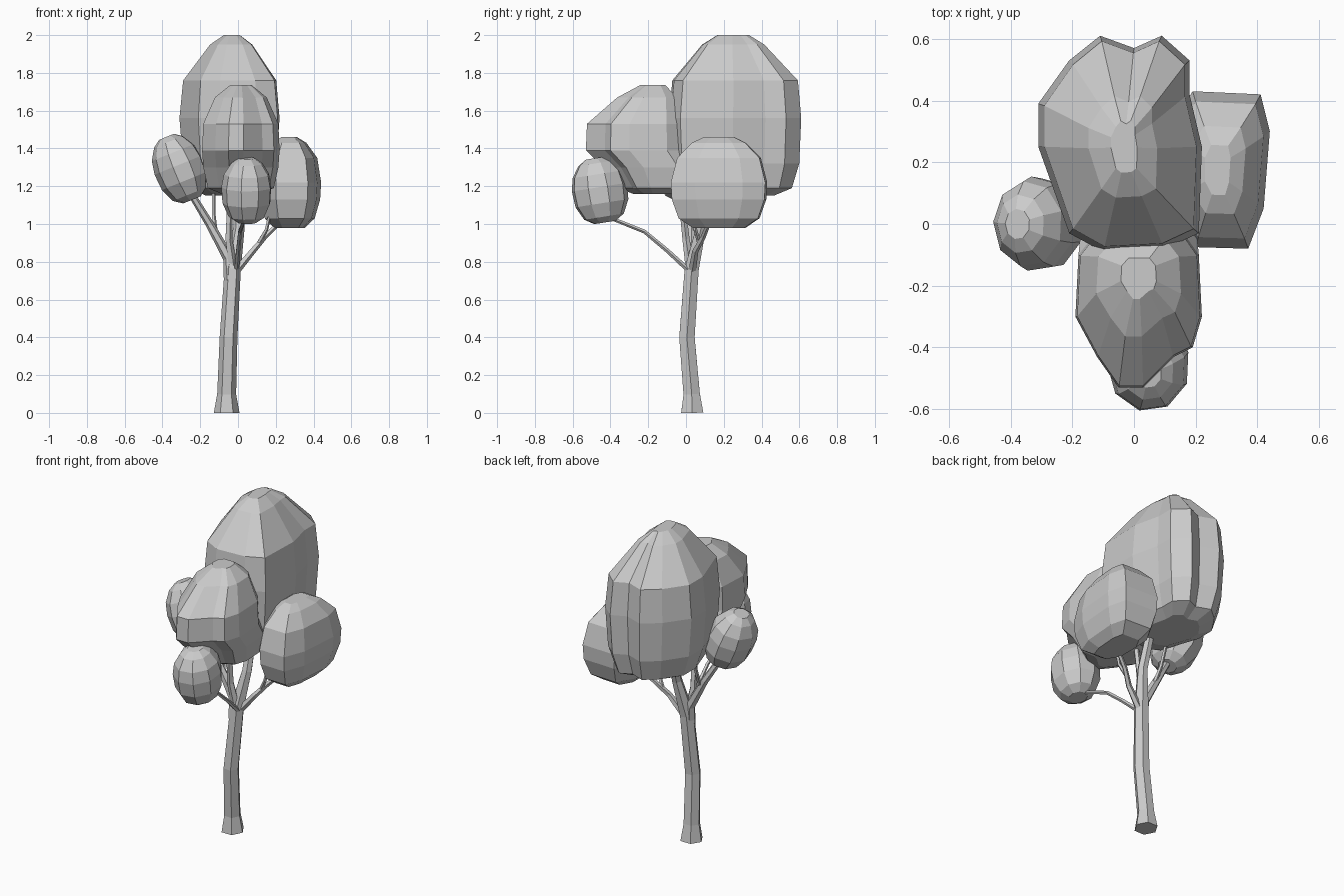
import bpy, bmesh
from math import sin, cos, pi, radians
from mathutils import Vector, Matrix


def loft(name, rings):
    """Skin a list of equal-length vertex rings and cap both ends."""
    bm = bmesh.new()
    loops = [[bm.verts.new(p) for p in ring] for ring in rings]
    n = len(loops[0])
    for a, b in zip(loops, loops[1:]):
        for i in range(n):
            j = (i + 1) % n
            bm.faces.new((a[i], a[j], b[j], b[i]))
    bm.faces.new(loops[0][::-1])
    bm.faces.new(loops[-1])
    bmesh.ops.recalc_face_normals(bm, faces=bm.faces)
    me = bpy.data.meshes.new(name)
    bm.to_mesh(me)
    bm.free()
    ob = bpy.data.objects.new(name, me)
    bpy.context.collection.objects.link(ob)
    return ob


def blob(name, centre, outline, rings, tilt=Matrix.Identity(3)):
    """Foliage clump: a plan outline scaled per level (z, sx, sy, dy), then tilted."""
    c = Vector(centre)
    loft(name, [[c + tilt @ Vector(((x - c.x) * sx, (y - c.y) * sy + dy, z - c.z))
                 for x, y in outline] for z, sx, sy, dy in rings])


def branch(name, path, sides=6):
    """Tapered tube through points (x, y, z, radius)."""
    pts = [Vector(p[:3]) for p in path]
    rings = []
    for i, p in enumerate(pts):
        t = pts[min(i + 1, len(pts) - 1)] - pts[max(i - 1, 0)]
        q = Vector((0, 0, 1)).rotation_difference(t)
        rings.append([p + q @ Vector((cos(2 * pi * k / sides), sin(2 * pi * k / sides), 0)) * path[i][3]
                      for k in range(sides)])
    loft(name, rings)


def oval(cx, cy, rx, ry, n=9):
    return [(cx + rx * cos(2 * pi * k / n + 0.3), cy + ry * sin(2 * pi * k / n + 0.3)) for k in range(n)]


# Large upper crown
blob("crown_top", (-0.03, 0.26, 1.56),
     [(-0.1, -0.09), (0.1, -0.08), (0.21, -0.03), (0.22, 0.25), (0.18, 0.42), (0.18, 0.53), (0.09, 0.61),
      (0, 0.57), (-0.11, 0.61), (-0.21, 0.53), (-0.31, 0.39), (-0.31, 0.25), (-0.21, -0.03)],
     [(1.15, .5, .5, .03), (1.19, .78, .83, .01), (1.32, .93, .97, 0), (1.56, 1, 1, 0),
      (1.76, .93, .95, 0), (1.95, .42, .47, -.01), (2.0, .16, .24, -.01)])

# Middle front crown, leaning forward
blob("crown_front", (0.015, -0.24, 1.42),
     [(-0.05, -0.53), (0.03, -0.53), (0.13, -0.43), (0.19, -0.4), (0.22, -0.3), (0.21, -0.1),
      (0.14, 0.0), (-0.1, 0.0), (-0.18, -0.1), (-0.19, -0.3), (-0.12, -0.43)],
     [(1.16, .5, .45, .09), (1.19, .85, .75, .10), (1.3, .97, .92, .07), (1.39, 1, 1, 0),
      (1.53, .97, .98, 0), (1.67, .67, .6, .05), (1.735, .28, .25, .07)])

# Right crown
blob("crown_right", (0.27, 0.175, 1.2),
     [(0.2, -0.075), (0.37, -0.08), (0.42, 0.05), (0.44, 0.3), (0.41, 0.42), (0.19, 0.43),
      (0.11, 0.3), (0.11, 0.06)],
     [(0.98, .5, .55, 0), (1.03, .8, .84, 0), (1.13, .97, .98, 0), (1.22, 1, 1, 0),
      (1.35, .88, .87, 0), (1.43, .54, .56, 0), (1.46, .25, .32, 0)])

# Two small round clumps
ball = [(-1, .38), (-.82, .72), (-.4, .96), (.1, 1), (.5, .9), (.84, .62), (1, .32)]
for name, c, (rx, ry, rz), tilt in (
        ("clump_left", (-0.31, 0.0, 1.295), (.135, .155, .18), Matrix.Rotation(radians(-22), 3, 'Y')),
        ("clump_front", (0.047, -0.457, 1.178), (.135, .15, .172), Matrix.Rotation(radians(9), 3, 'X'))):
    blob(name, c, oval(c[0], c[1], rx, ry), [(c[2] + rz * h, s, s, 0) for h, s in ball], tilt)

# Trunk and branches
branch("trunk", [(-.06, .033, 0, .068), (-.06, .03, .1, .05), (-.05, .005, .4, .047),
                 (-.028, .03, .76, .043), (.005, .08, .98, .03), (0, .16, 1.25, .025)])
branch("branch_left", [(-.04, .02, .7, .035), (-.05, .03, .82, .03), (-.15, .03, 1.0, .022),
                       (-.26, 0, 1.18, .018)])
branch("branch_left_twig", [(-.12, .03, .95, .014), (-.13, .08, 1.05, .011), (-.13, .14, 1.22, .01)], 5)
branch("branch_right", [(-.02, .03, .74, .022), (.08, .05, .86, .017), (.14, .09, .93, .014),
                        (.24, .13, 1.03, .012)], 5)
branch("branch_right_twig", [(.11, .07, .9, .012), (.15, .05, .97, .01), (.17, .05, 1.06, .009)], 5)
branch("branch_front", [(-.01, .02, .75, .014), (0, -.1, .86, .012), (.01, -.22, .96, .011),
                        (.04, -.42, 1.04, .01)], 5)
branch("branch_middle", [(-.03, .02, .78, .025), (-.05, 0, .92, .02), (-.04, -.03, 1.2, .016)], 5)
